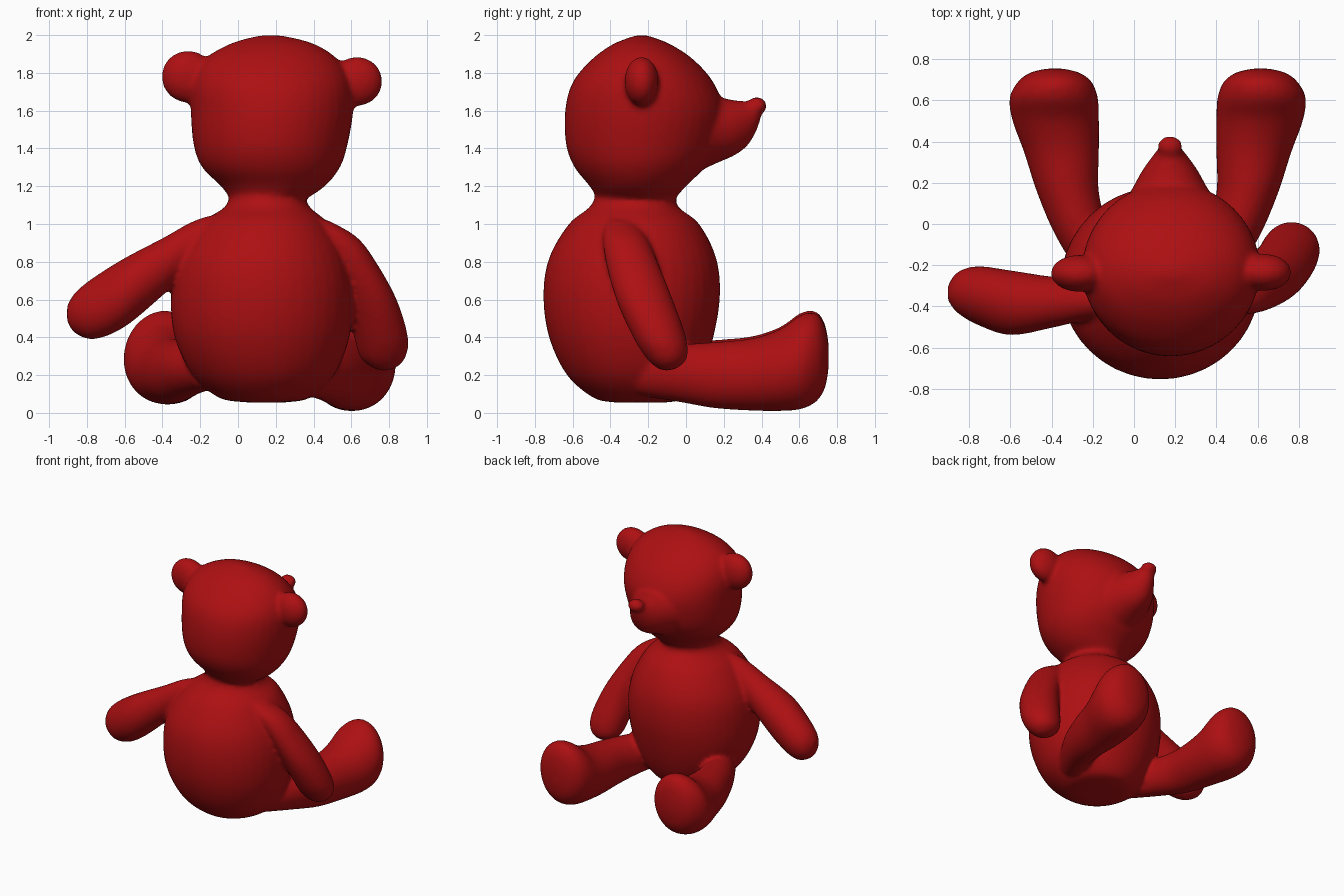
import bpy, bmesh, math
from mathutils import Vector

cube = bpy.data.objects.get("Cube")
if cube:
    bpy.data.objects.remove(cube, do_unlink=True)

red = bpy.data.materials.new("plush_red")
red.use_nodes = True
red.diffuse_color = (0.42, 0.005, 0.006, 1)
red.node_tree.nodes["Principled BSDF"].inputs["Base Color"].default_value = (0.42, 0.005, 0.006, 1)

bm = bmesh.new()
SIDES, STEPS = 40, 6


def curve_through(stations):
    """Smoothly interpolate the cross-section bounds."""
    s = [Vector(p) for p in stations]
    s = [2 * s[0] - s[1]] + s + [2 * s[-1] - s[-2]]
    out = []
    for i in range(1, len(s) - 2):
        a, b, c, d = s[i - 1:i + 3]
        for k in range(STEPS):
            t = k / STEPS
            out.append(0.5 * (2 * b + (c - a) * t + (2 * a - 5 * b + 4 * c - d) * t ** 2
                              + (3 * b - a - 3 * c + d) * t ** 3))
    return out + [s[-2]]


def loft(axis, stations):
    """Elliptical rings along an axis: (position, min, max, min, max) of the other two axes."""
    u, v = [i for i in range(3) if i != axis]
    rings = []
    for pos, u0, u1, v0, v1 in curve_through(stations):
        ring = []
        for i in range(SIDES):
            a = 2 * math.pi * i / SIDES
            co = [0, 0, 0]
            co[axis] = pos
            co[u] = (u0 + u1) / 2 + (u1 - u0) / 2 * math.cos(a)
            co[v] = (v0 + v1) / 2 + (v1 - v0) / 2 * math.sin(a)
            ring.append(bm.verts.new(co))
        rings.append(ring)
    faces = [bm.faces.new(rings[0]), bm.faces.new(rings[-1])]
    for r, q in zip(rings, rings[1:]):
        for i in range(SIDES):
            j = (i + 1) % SIDES
            faces.append(bm.faces.new((r[i], r[j], q[j], q[i])))
    bmesh.ops.recalc_face_normals(bm, faces=faces)


def ball(center, radii):
    verts = bmesh.ops.create_uvsphere(bm, u_segments=32, v_segments=20, radius=1)["verts"]
    for p in verts:
        p.co = Vector(c + r * k for c, r, k in zip(center, radii, p.co))


# Torso up to the neck
loft(2, [(0.055, 0.05, 0.25, -0.38, -0.10), (0.08, -0.10, 0.38, -0.49, 0.0),
         (0.2, -0.24, 0.51, -0.63, 0.08), (0.4, -0.335, 0.59, -0.725, 0.145),
         (0.62, -0.355, 0.61, -0.755, 0.18), (0.82, -0.32, 0.575, -0.725, 0.16),
         (1.0, -0.20, 0.48, -0.62, 0.07), (1.09, -0.07, 0.38, -0.51, -0.04),
         (1.17, -0.04, 0.345, -0.47, -0.06)])

# Head
loft(2, [(1.12, -0.03, 0.34, -0.46, -0.07), (1.2, -0.09, 0.46, -0.51, 0.0),
         (1.3, -0.19, 0.54, -0.59, 0.1), (1.42, -0.235, 0.58, -0.635, 0.17),
         (1.6, -0.25, 0.61, -0.64, 0.2), (1.75, -0.245, 0.60, -0.60, 0.145),
         (1.87, -0.18, 0.53, -0.50, 0.04), (1.95, -0.05, 0.41, -0.39, -0.08),
         (1.99, 0.08, 0.27, -0.29, -0.18), (2.0, 0.15, 0.19, -0.25, -0.22)])

# Snout and upturned nose
loft(1, [(-0.05, -0.13, 0.49, 1.23, 1.75), (0.08, -0.06, 0.42, 1.285, 1.72),
         (0.17, -0.01, 0.36, 1.325, 1.675), (0.26, 0.04, 0.31, 1.365, 1.655),
         (0.33, 0.09, 0.26, 1.42, 1.65), (0.38, 0.13, 0.22, 1.51, 1.65),
         (0.40, 0.16, 0.19, 1.58, 1.64)])
ball((0.175, 0.375, 1.625), (0.062, 0.053, 0.048))

# Ears
ball((-0.265, -0.24, 1.78), (0.14, 0.09, 0.138))
ball((0.63, -0.235, 1.755), (0.135, 0.09, 0.13))

# Raised arm
loft(0, [(0.05, -0.42, -0.2, 0.9, 1.08), (-0.2, -0.46, -0.27, 0.80, 1.03),
         (-0.4, -0.505, -0.255, 0.62, 0.925), (-0.6, -0.54, -0.225, 0.455, 0.82),
         (-0.76, -0.49, -0.205, 0.39, 0.72), (-0.86, -0.43, -0.235, 0.42, 0.64),
         (-0.905, -0.37, -0.30, 0.48, 0.57)])

# Hanging arm
loft(2, [(1.02, 0.36, 0.48, -0.42, -0.28), (0.93, 0.40, 0.63, -0.44, -0.21),
         (0.8, 0.49, 0.73, -0.425, -0.15), (0.6, 0.57, 0.84, -0.37, -0.07),
         (0.4, 0.615, 0.90, -0.28, 0.0), (0.29, 0.65, 0.885, -0.21, 0.005),
         (0.235, 0.72, 0.83, -0.15, -0.05), (0.225, 0.76, 0.79, -0.12, -0.09)])

# Legs with upright feet: outward offset and lift of each side
for cx, sign, lift in ((0.115, 1, 0.0), (0.115, -1, 0.035)):
    leg = [(-0.25, 0.15, 0.38, 0.09, 0.33), (-0.05, 0.23, 0.50, 0.06, 0.36),
           (0.15, 0.285, 0.585, 0.025, 0.375), (0.35, 0.285, 0.65, 0.012, 0.395),
           (0.5, 0.285, 0.705, 0.01, 0.445), (0.61, 0.29, 0.72, 0.02, 0.52),
           (0.69, 0.32, 0.68, 0.06, 0.525), (0.735, 0.38, 0.62, 0.13, 0.46),
           (0.755, 0.46, 0.54, 0.23, 0.36)]
    loft(1, [(y, *sorted((cx + sign * a, cx + sign * b)), z0 + lift, z1 + lift * 0.3)
             for y, a, b, z0, z1 in leg])

# Fuse every part into one soft skin
mesh = bpy.data.meshes.new("plush_bear")
bm.to_mesh(mesh)
bm.free()
mesh.materials.append(red)
bear = bpy.data.objects.new("plush_bear", mesh)
bpy.context.collection.objects.link(bear)
remesh = bear.modifiers.new("fuse", 'REMESH')
remesh.mode = 'VOXEL'
remesh.voxel_size = 0.015
remesh.use_smooth_shade = True
soften = bear.modifiers.new("soften", 'SMOOTH')
soften.factor = 0.5
soften.iterations = 8
